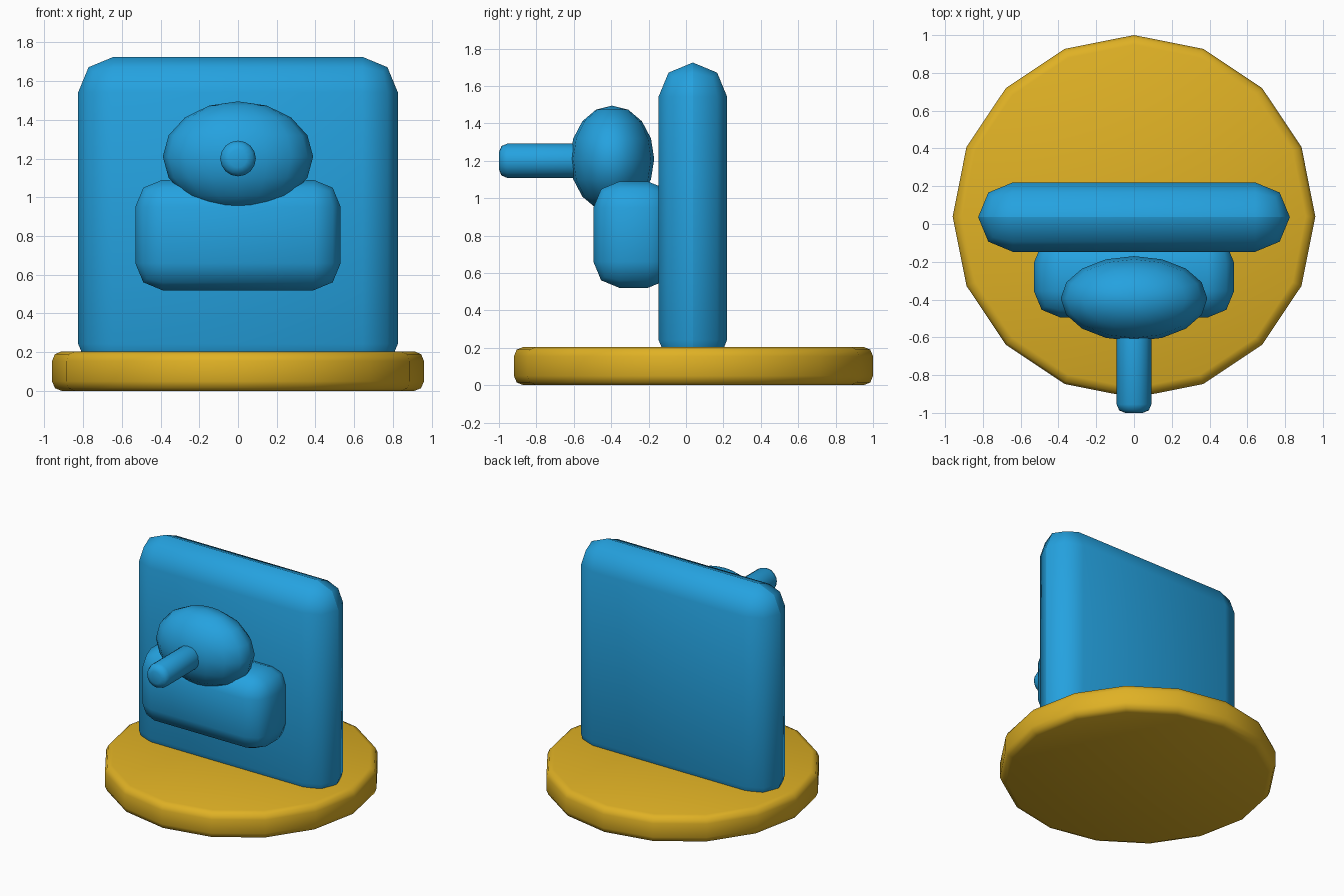
import bpy, math

if "Cube" in bpy.data.objects:
    bpy.data.objects.remove(bpy.data.objects["Cube"])

def material(name, color):
    m = bpy.data.materials.new(name)
    m.diffuse_color = (*color, 1)
    m.use_nodes = True
    m.node_tree.nodes["Principled BSDF"].inputs["Base Color"].default_value = m.diffuse_color
    return m

blue = material("bright blue", (0.018, 0.36, 0.74))
gold = material("golden yellow", (0.74, 0.44, 0.018))

def finish(name, mat, bevel=0):
    """Name, colour, round off and smooth the active object."""
    ob = bpy.context.object
    ob.name = name
    bpy.ops.object.transform_apply(location=False, rotation=True, scale=True)
    ob.data.materials.append(mat)
    if bevel:
        mod = ob.modifiers.new("rounding", 'BEVEL')
        mod.width = bevel
        mod.segments = 2
        mod.limit_method = 'ANGLE'
        mod.angle_limit = math.radians(40)
        bpy.ops.object.modifier_apply(modifier=mod.name)
    bpy.ops.object.shade_smooth_by_angle(angle=math.radians(50))
    return ob

def box(name, lo, hi, bevel):
    bpy.ops.mesh.primitive_cube_add(size=1, location=[(a + b) / 2 for a, b in zip(lo, hi)])
    bpy.context.object.scale = [b - a for a, b in zip(lo, hi)]
    return finish(name, blue, bevel)

# Round base, sixteen sides
bpy.ops.mesh.primitive_cylinder_add(vertices=16, radius=0.96, depth=0.205,
                                    location=(0, 0.04, 0.1025))
finish("base", gold, 0.05)

# Upright back panel, its rim rounded across the whole thickness
box("back_panel", (-0.825, -0.147, 0.06), (0.825, 0.22, 1.725), 0.183)

# Rounded body in front of the panel
box("body", (-0.53, -0.495, 0.52), (0.53, -0.065, 1.09), 0.14)

# Wide oval head
bpy.ops.mesh.primitive_uv_sphere_add(segments=16, ring_count=8, radius=1,
                                     location=(0, -0.395, 1.21))
bpy.context.object.scale = (0.388, 0.225, 0.285)
finish("head", blue)

# Rod pointing forward from the head
bpy.ops.mesh.primitive_cylinder_add(vertices=16, radius=0.092, depth=0.6,
                                    location=(0, -0.7, 1.2),
                                    rotation=(math.pi / 2, 0, 0))
finish("front_rod", blue, 0.045)
